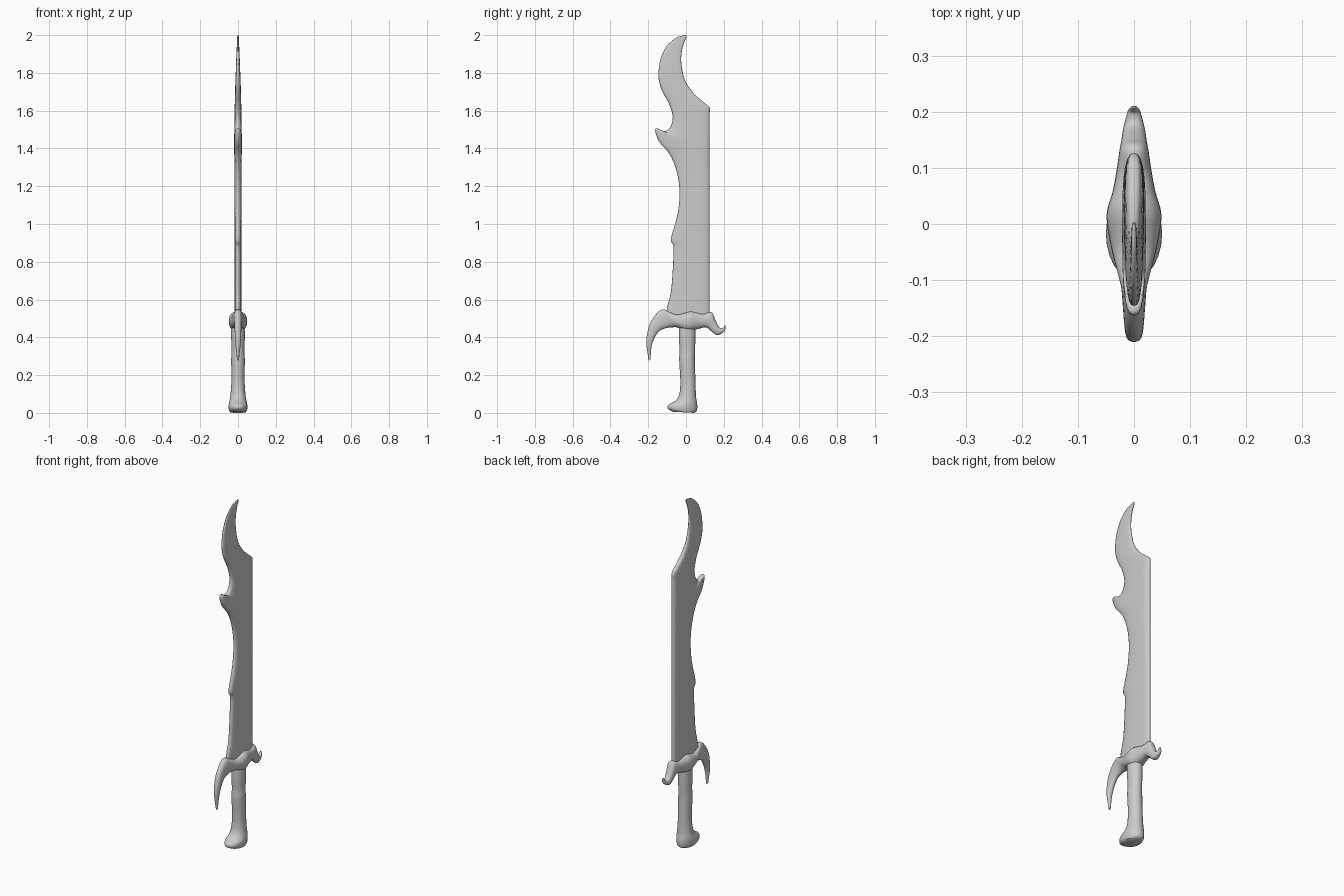
import bpy, bmesh, math
from mathutils import Vector


def spline(p0, p1, p2, p3, t):
    return 0.5 * (2*p1 + (p2-p0)*t + (2*p0-5*p1+4*p2-p3)*t*t + (3*p1-p0-3*p2+p3)*t**3)


def loft(name, stations, power=1.0, sides=24, steps=4):
    """Skin rounded sections; station = (y, z) of one edge, (y, z) of the other, half thickness."""
    pts = [Vector(s) for s in stations]
    rows = []
    for i in range(len(pts) - 1):
        a, b = pts[max(i-1, 0)], pts[min(i+2, len(pts)-1)]
        rows += [spline(a, pts[i], pts[i+1], b, k/steps) for k in range(steps)]
    rows.append(pts[-1])
    bm = bmesh.new()
    rings = []
    for y0, z0, y1, z1, h in rows:
        ring = []
        for k in range(sides):
            a = 2*math.pi*k/sides
            c, s = math.cos(a), math.sin(a)
            c = math.copysign(abs(c)**power, c)
            s = math.copysign(abs(s)**power, s)
            u = (1 + c)/2
            ring.append(bm.verts.new((h*s, y0 + (y1-y0)*u, z0 + (z1-z0)*u)))
        rings.append(ring)
    for r, q in zip(rings, rings[1:]):
        for k in range(sides):
            n = (k+1) % sides
            bm.faces.new((r[k], r[n], q[n], q[k]))
    bm.faces.new(rings[0])
    bm.faces.new(rings[-1])
    bmesh.ops.recalc_face_normals(bm, faces=bm.faces[:])
    me = bpy.data.meshes.new(name)
    bm.to_mesh(me)
    bm.free()
    ob = bpy.data.objects.new(name, me)
    bpy.context.collection.objects.link(ob)
    bpy.ops.object.select_all(action='DESELECT')
    ob.select_set(True)
    bpy.context.view_layer.objects.active = ob
    bpy.ops.object.shade_smooth_by_angle(angle=math.radians(50))
    return ob


# Blade: notched left edge paired with the straight right edge, up to the hooked tip
loft("blade", [
    (-.105, .50, .125, .50, .018), (-.100, .56, .125, .56, .018),
    (-.080, .64, .125, .64, .018), (-.070, .76, .125, .76, .018),
    (-.066, .88, .125, .88, .018), (-.080, .92, .125, .92, .018),
    (-.045, 1.05, .125, 1.02, .018), (-.034, 1.17, .125, 1.12, .018),
    (-.050, 1.28, .125, 1.20, .018), (-.087, 1.37, .125, 1.27, .019),
    (-.140, 1.433, .125, 1.32, .020), (-.162, 1.486, .125, 1.355, .021),
    (-.156, 1.507, .125, 1.37, .021), (-.114, 1.491, .125, 1.395, .021),
    (-.083, 1.513, .125, 1.43, .020), (-.070, 1.567, .125, 1.50, .019),
    (-.087, 1.63, .125, 1.58, .018), (-.108, 1.67, .125, 1.615, .017),
    (-.130, 1.713, .100, 1.64, .016), (-.141, 1.75, .045, 1.687, .015),
    (-.146, 1.793, -.003, 1.756, .013), (-.135, 1.873, -.024, 1.845, .010),
    (-.103, 1.941, -.022, 1.915, .007), (-.055, 1.984, -.008, 1.965, .005),
    (-.020, 1.997, .001, 1.985, .004), (0, 2.0, .003, 1.993, .003)], power=.7)

# Guard: long drooping claw on the left, short upturned curl on the right
loft("guard", [
    (-.188, .283, -.198, .278, .005), (-.183, .347, -.210, .370, .013),
    (-.172, .385, -.205, .420, .016), (-.156, .416, -.190, .475, .018),
    (-.135, .438, -.156, .527, .020), (-.100, .450, -.124, .548, .023),
    (-.072, .453, -.094, .538, .030), (-.045, .452, -.045, .522, .040),
    (.008, .432, .020, .538, .049), (.056, .442, .060, .533, .038),
    (.103, .453, .090, .526, .031), (.125, .440, .135, .533, .026),
    (.140, .427, .153, .498, .023), (.167, .411, .175, .455, .019),
    (.202, .430, .195, .450, .012), (.210, .455, .203, .458, .007),
    (.209, .465, .206, .465, .003)], power=.85)

# Grip with flared, lopsided pommel
loft("grip_and_pommel", [
    (-.070, .006, .045, 0, .042), (-.096, .022, .057, .010, .048),
    (-.092, .043, .060, .032, .050), (-.055, .065, .058, .055, .046),
    (-.035, .10, .053, .09, .040), (-.030, .17, .050, .17, .035),
    (-.036, .28, .047, .28, .036), (-.034, .33, .048, .33, .034),
    (-.038, .40, .050, .40, .036), (-.038, .48, .052, .48, .035)])
